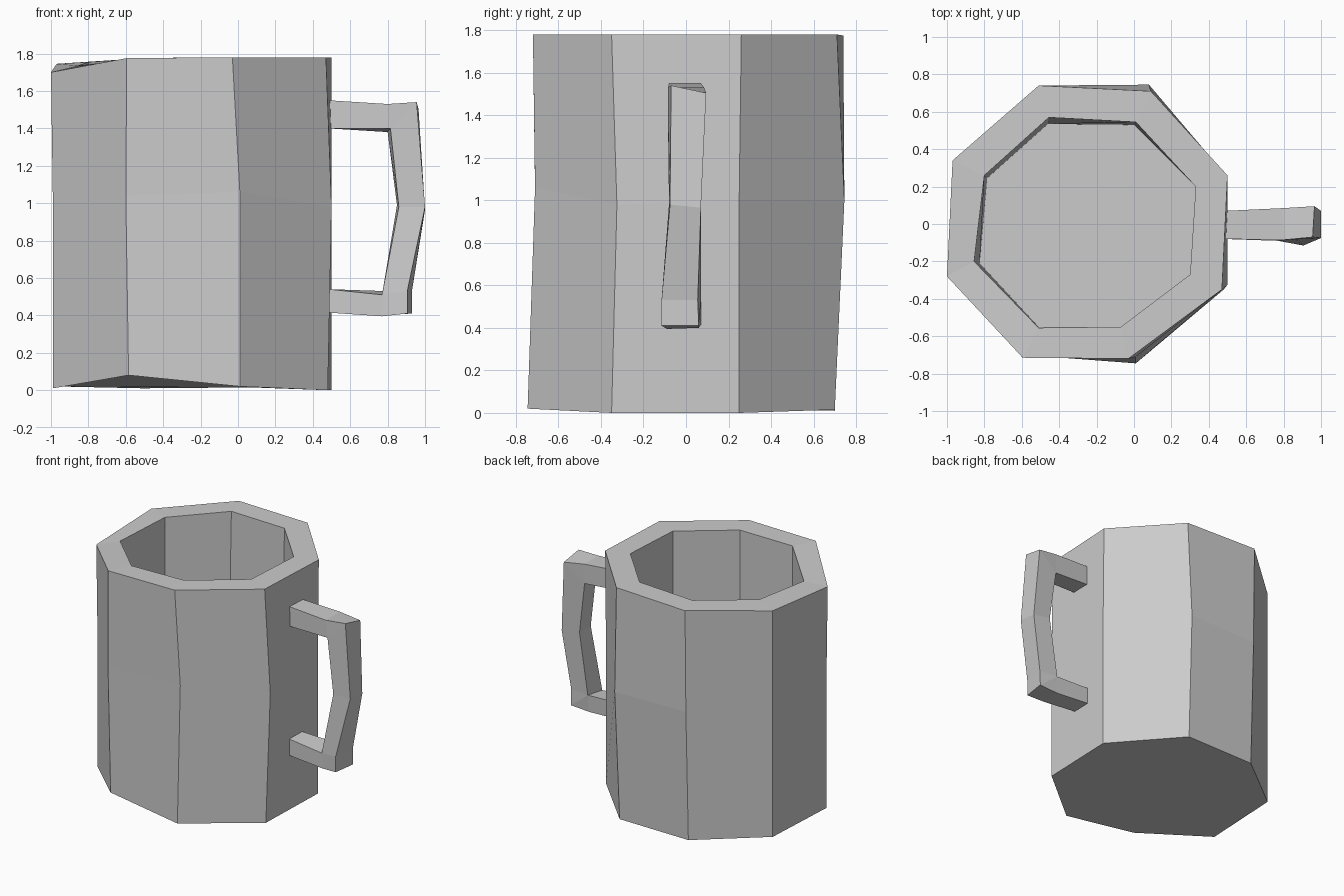
import bpy, bmesh


def make_object(name, bm):
    bmesh.ops.remove_doubles(bm, verts=bm.verts, dist=0.0005)
    bmesh.ops.recalc_face_normals(bm, faces=bm.faces)
    mesh = bpy.data.meshes.new(name)
    bm.to_mesh(mesh)
    bm.free()
    obj = bpy.data.objects.new(name, mesh)
    bpy.context.collection.objects.link(obj)
    return obj


def loft(name, rings):
    """Bridge matching rings of points and cap both ends."""
    bm = bmesh.new()
    loops = [[bm.verts.new(p) for p in ring] for ring in rings]
    bm.faces.new(loops[0])
    bm.faces.new(loops[-1])
    n = len(loops[0])
    for a, b in zip(loops, loops[1:]):
        for i in range(n):
            j = (i + 1) % n
            # neighbouring sections may share a corner
            quad = []
            for v in (a[i], a[j], b[j], b[i]):
                if all((v.co - q.co).length > 0.0005 for q in quad):
                    quad.append(v)
            if len(quad) > 2:
                bm.faces.new(quad)
    return make_object(name, bm)


# Uneven eight-sided cup: outside going up, over the rim, down to the floor
bottom = [(-.99, -.28, .01), (-.585, -.70, .08), (.01, -.745, .02), (.48, -.35, 0),
          (.50, .25, 0), (.07, .70, .015), (-.51, .70, .01), (-.97, .34, .02)]
middle = [(-.99, -.28, 1.03), (-.60, -.71, 1.04), (.01, -.71, 1.06), (.50, -.325, .98),
          (.50, .25, 1.0), (.08, .745, 1.0), (-.51, .73, 1.0), (-.97, .34, 1.0)]
top = [(-1.0, -.28, 1.70), (-.595, -.715, 1.775), (-.03, -.72, 1.78), (.47, -.35, 1.78),
       (.50, .26, 1.78), (.09, .71, 1.78), (-.51, .74, 1.775), (-.97, .34, 1.745)]
rim = [(-.855, -.20, 1.735), (-.51, -.555, 1.775), (-.07, -.55, 1.78), (.30, -.27, 1.78),
       (.33, .20, 1.78), (.01, .545, 1.78), (-.455, .57, 1.775), (-.80, .26, 1.755)]
floor = [(-.825, -.21, .18), (-.51, -.55, .18), (-.07, -.55, .18), (.30, -.27, .18),
         (.33, .20, .18), (0, .53, .18), (-.46, .535, .18), (-.785, .245, .18)]
loft("mug_body", [bottom, middle, top, rim, floor])

# Handle sections: outer front, outer back, inner back, inner front
inner_top = [(.80, .08, 1.38), (.815, -.085, 1.40)]
inner_low = [(.78, .07, .53), (.77, -.09, .51)]
handle = [
    [(.48, -.08, 1.55), (.48, .07, 1.55), (.48, .07, 1.40), (.48, -.08, 1.40)],
    [(.80, -.085, 1.53), (.80, .085, 1.53)] + inner_top,
    [(.955, -.07, 1.54), (.965, .095, 1.505)] + inner_top,
    [(1.0, -.075, .98), (1.0, .07, .965), (.85, .07, .99), (.86, -.08, .98)],
    [(.905, -.115, .53), (.93, .055, .53)] + inner_low,
    [(.905, -.115, .41), (.93, .06, .41)] + inner_low,
    [(.77, -.09, .395), (.78, .06, .40)] + inner_low,
    [(.48, -.08, .415), (.48, .07, .415), (.48, .07, .54), (.48, -.08, .54)],
]
loft("handle", handle)
